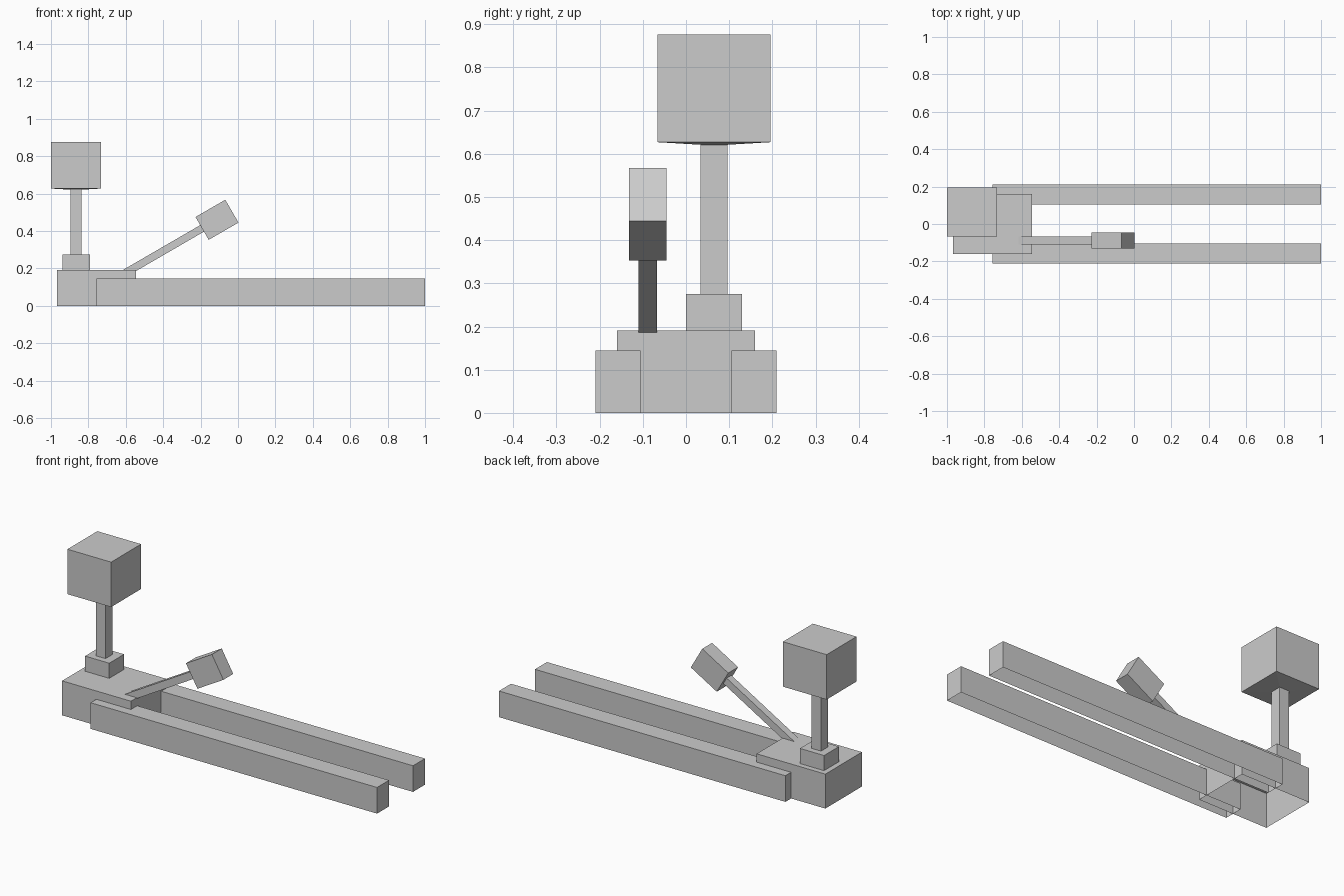
import bpy, math
from mathutils import Vector

if "Cube" in bpy.data.objects:
    bpy.data.objects.remove(bpy.data.objects["Cube"])


def loft(name, rings):
    """Skin four-sided rings (centre, half-vector u, half-vector v); start open, end capped."""
    verts, faces = [], []
    for c, u, v in rings:
        c, u, v = Vector(c), Vector(u), Vector(v)
        verts += [c - u - v, c + u - v, c + u + v, c - u + v]
    for r in range(len(rings) - 1):
        a, b = 4 * r, 4 * r + 4
        for i in range(4):
            j = (i + 1) % 4
            faces.append((a + i, a + j, b + j, b + i))
    faces.append(tuple(range(len(verts) - 4, len(verts))))
    mesh = bpy.data.meshes.new(name)
    mesh.from_pydata(verts, [], faces)
    obj = bpy.data.objects.new(name, mesh)
    bpy.context.collection.objects.link(obj)
    return obj


def flat(x, y, z, hx, hy):
    return ((x, y, z), (hx, 0, 0), (0, hy, 0))


def open_box(name, x0, x1, y0, y1, z0, z1):
    x, y, hx, hy = (x0 + x1) / 2, (y0 + y1) / 2, (x1 - x0) / 2, (y1 - y0) / 2
    return loft(name, [flat(x, y, z0, hx, hy), flat(x, y, z1, hx, hy)])


# Base block and the two long feet, all hollow underneath
open_box("base_block", -0.967, -0.545, -0.16, 0.16, 0, 0.191)
open_box("left_rail", -0.757, 1.0, 0.105, 0.21, 0, 0.145)
open_box("right_rail", -0.757, 1.0, -0.21, -0.105, 0, 0.145)

# Collar, and upright post flaring into its cubic head
open_box("post_collar", -0.938, -0.79, 0.0, 0.13, 0.191, 0.275)
px, py = -0.866, 0.065
loft("post_and_head", [flat(px, py, 0.275, 0.03, 0.031),
                       flat(px, py, 0.621, 0.03, 0.031),
                       flat(px, py, 0.627, 0.134, 0.131),
                       flat(px, py, 0.876, 0.134, 0.131)])

# Lever leaning 30 degrees, cut level at its foot, with a block knob
a = math.radians(30)
along = Vector((math.cos(a), 0, math.sin(a)))
down = Vector((math.sin(a), 0, -math.cos(a)))
ly = -0.0885
neck = Vector((-0.192, ly, 0.414))
thin, wide = (0, 0.021, 0), (0, 0.043, 0)
loft("lever", [((-0.587, ly, 0.185), (0.04, 0, 0), thin),
               (neck, down * 0.02, thin),
               (neck, down * 0.0705, wide),
               (neck + along * 0.184, down * 0.0705, wide)])
